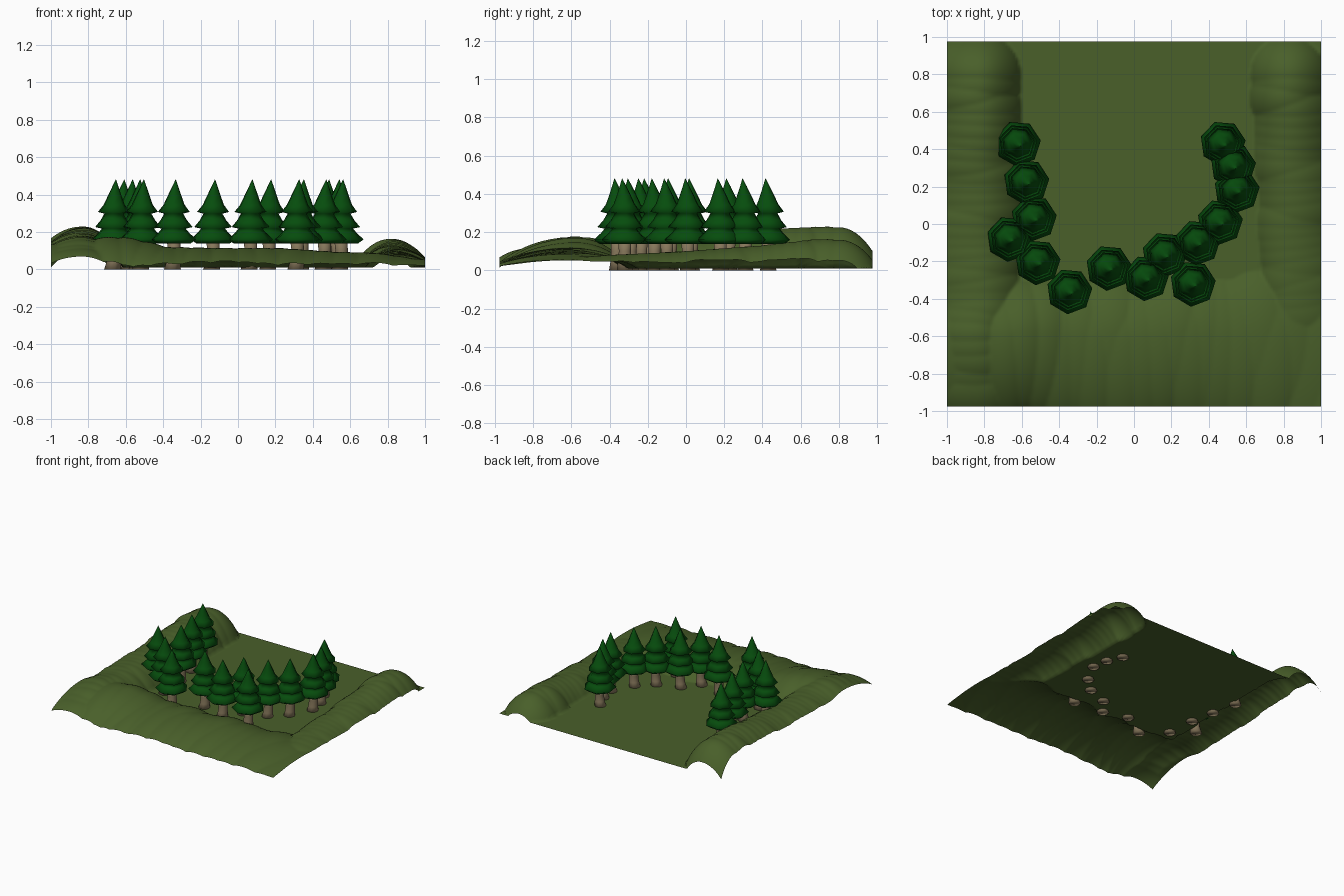
import bpy, bmesh, math, random

if "Cube" in bpy.data.objects:
    bpy.data.objects.remove(bpy.data.objects["Cube"])

random.seed(4)


def material(name, rgb):
    m = bpy.data.materials.new(name)
    m.diffuse_color = (*rgb, 1)
    m.use_nodes = True
    m.node_tree.nodes["Principled BSDF"].inputs["Base Color"].default_value = m.diffuse_color
    return m


GRASS = material("grass_green", (0.067, 0.116, 0.023))
LEAF = material("pine_green", (0.002, 0.074, 0.004))
BARK = material("bark_brown", (0.24, 0.185, 0.105))


def finish(bm, name, mat, angle):
    me = bpy.data.meshes.new(name)
    bm.to_mesh(me)
    bm.free()
    me.materials.append(mat)
    ob = bpy.data.objects.new(name, me)
    bpy.context.collection.objects.link(ob)
    bpy.ops.object.select_all(action='DESELECT')
    ob.select_set(True)
    bpy.context.view_layer.objects.active = ob
    bpy.ops.object.shade_smooth_by_angle(angle=math.radians(angle))
    return ob


def lerp(points, t):
    if t <= points[0][0]:
        return points[0][1]
    for (a, va), (b, vb) in zip(points, points[1:]):
        if t <= b:
            return va + (vb - va) * (t - a) / (b - a)
    return points[-1][1]


# Crest heights along the three ridges
LEFT = [(-0.8, 0.105), (-0.72, 0.145), (-0.6, 0.17), (-0.4, 0.15),
        (-0.1, 0.15), (0.2, 0.17), (0.5, 0.21), (0.72, 0.22), (0.8, 0.215)]
RIGHT = [(-0.6, 0.055), (-0.4, 0.07), (0, 0.09), (0.4, 0.12), (0.7, 0.155), (0.8, 0.15)]
FRONT = [(-1, 0.12), (-0.75, 0.165), (-0.6, 0.16), (-0.4, 0.11), (-0.1, 0.105),
         (0.2, 0.105), (0.5, 0.085), (0.7, 0.08), (1, 0.035)]

# Ridges are rows of overlapping domes: (x, y, height, west, east, south, north reach)
stamps = []
for i in range(28):
    y = -0.82 + 0.06 * i
    wob = random.uniform(-0.012, 0.012)
    stamps.append((-0.83 + wob, y, lerp(LEFT, y), 0.28, 0.22, 0.22, 0.22))
    if y > -0.5:
        lean = 0.06 * (0.8 - y)
        stamps.append((0.82 + 0.4 * lean + wob, y, lerp(RIGHT, y), 0.20 - 0.6 * lean,
                       0.20, 0.2, 0.2))
x = -0.95
while x < 1.0:
    y = -0.6 + random.uniform(-0.03, 0.03)
    stamps.append((x, y, lerp(FRONT, x), 0.24, 0.24, 0.41, 0.28 + 0.06 * max(0, x)))
    x += random.uniform(0.06, 0.13)


def ground(x, y):
    best = 0.0
    for cx, cy, h, w, e, s, n in stamps:
        dx = (x - cx) / (w if x < cx else e)
        dy = (y - cy) / (s if y < cy else n)
        d = dx * dx + dy * dy
        if d < 1:
            best = max(best, h * (1 - d) ** 0.85)
    return 0.01 + best


# Terrain: one open sheet
bm = bmesh.new()
bmesh.ops.create_grid(bm, x_segments=150, y_segments=150, size=1)
for v in bm.verts:
    v.co.y *= 0.975
    v.co.z = ground(v.co.x, v.co.y)
finish(bm, "terrain", GRASS, 180)


def stack(name, rings, sides, mat, phase=0.0):
    """Loft rings given as (z, radius, x shift, y shift), capped at both ends."""
    bm = bmesh.new()
    loops = []
    for z, r, dx, dy in rings:
        loops.append([bm.verts.new((dx + r * math.cos(phase + math.tau * i / sides),
                                    dy + r * math.sin(phase + math.tau * i / sides), z))
                      for i in range(sides)])
    for lo, hi in zip(loops, loops[1:]):
        for i in range(sides):
            j = (i + 1) % sides
            bm.faces.new((lo[i], lo[j], hi[j], hi[i]))
    bm.faces.new(loops[0][::-1])
    bm.faces.new(loops[-1])
    return finish(bm, name, mat, 180)


# Master tree: three flared tiers with a leaning tip, and a bent trunk
foliage = stack("pine_foliage", [
    (0.138, 0.092, 0, 0), (0.16, 0.123, 0, 0), (0.195, 0.085, 0, 0), (0.218, 0.066, 0, 0),
    (0.226, 0.104, 0, 0), (0.262, 0.073, 0, 0), (0.298, 0.052, 0, 0),
    (0.307, 0.088, 0, 0), (0.345, 0.058, 0.002, -0.001), (0.39, 0.039, 0.005, -0.004),
    (0.44, 0.018, 0.009, -0.009), (0.48, 0.001, 0.012, -0.014)],
    7, LEAF, math.radians(-95))
trunk = stack("pine_trunk", [
    (0, 0.045, -0.006, 0.0), (0.05, 0.036, 0.002, 0.0),
    (0.10, 0.033, 0.004, 0.0), (0.16, 0.036, 0, 0)], 10, BARK)

# Trees set out in a horseshoe
SPOTS = [(-0.62, 0.43), (-0.575, 0.225), (-0.535, 0.03), (-0.665, -0.08), (-0.515, -0.205),
         (-0.345, -0.36), (-0.135, -0.235), (0.065, -0.29), (0.165, -0.165), (0.315, -0.32),
         (0.34, -0.10), (0.46, 0.01), (0.55, 0.18), (0.53, 0.31), (0.475, 0.43)]
for k, (x, y) in enumerate(SPOTS):
    for part in (foliage, trunk):
        ob = part
        if k:
            ob = part.copy()
            bpy.context.collection.objects.link(ob)
        ob.location = (x, y, 0)
